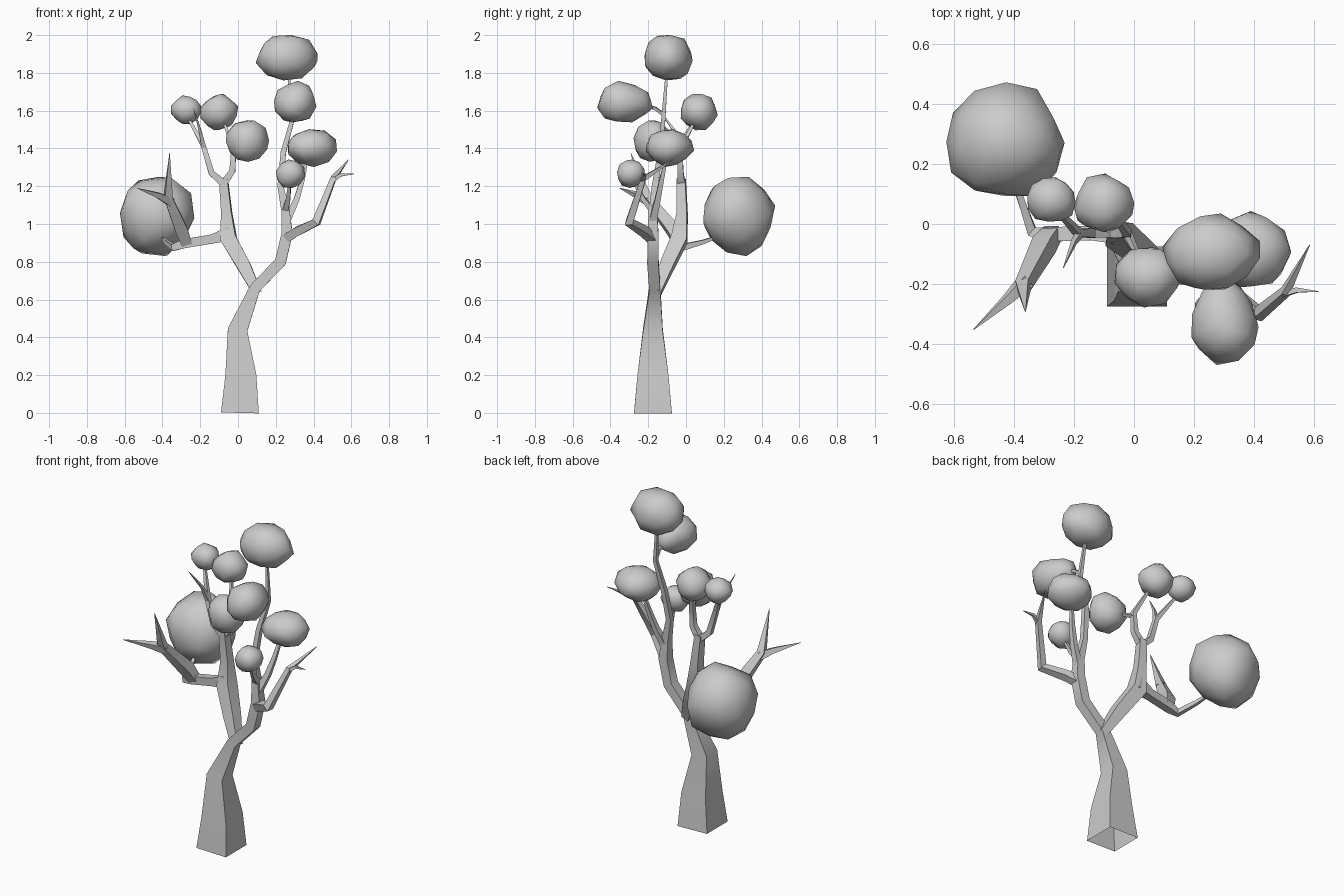
import bpy
import bmesh
import random
from mathutils import Vector, Matrix, Euler

cube = bpy.data.objects.get("Cube")
if cube:
    bpy.data.objects.remove(cube, do_unlink=True)

# One plain grey for the whole tree
grey = bpy.data.materials.new("plain_grey")
grey.use_nodes = True
colour = (.6, .6, .6, 1)
grey.diffuse_color = colour
grey.node_tree.nodes["Principled BSDF"].inputs["Base Color"].default_value = colour


def finish(name, bm, sharp_angle):
    """Turn a bmesh into a named, smooth-shaded object."""
    bmesh.ops.recalc_face_normals(bm, faces=bm.faces)
    mesh = bpy.data.meshes.new(name)
    bm.to_mesh(mesh)
    bm.free()
    mesh.materials.append(grey)
    mesh.shade_smooth()
    mesh.set_sharp_from_angle(angle=sharp_angle)
    obj = bpy.data.objects.new(name, mesh)
    bpy.context.collection.objects.link(obj)
    return obj


def limb(name, *path):
    """Sweep a square section along points given as (x, y, z, half width)."""
    points = [Vector(p[:3]) for p in path]
    steps = [(b - a).normalized() for a, b in zip(points, points[1:])]
    tangents = [steps[0]]
    tangents += [(a + b).normalized() for a, b in zip(steps, steps[1:])]
    tangents.append(steps[-1])
    start = Vector((0, 1, 0))
    if abs(start.dot(steps[0])) > .9:
        start = Vector((1, 0, 0))
    side = start
    bm = bmesh.new()
    previous = None
    for point, tangent, station in zip(points, tangents, path):
        # Carry the section along without twisting it
        side = (side - tangent * side.dot(tangent)).normalized()
        across = tangent.cross(side)
        corners = ((-1, -1), (1, -1), (1, 1), (-1, 1))
        ring = [bm.verts.new(point + (side * a + across * b) * station[3])
                for a, b in corners]
        if previous:
            for i in range(4):
                j = (i + 1) % 4
                bm.faces.new((previous[i], previous[j], ring[j], ring[i]))
        previous = ring
    bm.faces.new(previous)
    return finish(name, bm, .6)


def leaf_clump(name, centre, half_size, seed, taper=0):
    """Irregular low-poly ball fitted to a box; taper narrows its back."""
    rng = random.Random(seed)
    bm = bmesh.new()
    bmesh.ops.create_icosphere(bm, subdivisions=2, radius=1)
    turn = Euler([rng.uniform(0, 3) for _ in range(3)]).to_matrix()
    for v in bm.verts:
        v.co = turn @ v.co * rng.uniform(.91, 1.06)
        narrow = 1 - taper * v.co.y
        v.co.x *= narrow
        v.co.z *= narrow
    for axis in range(3):
        values = [v.co[axis] for v in bm.verts]
        low, high = min(values), max(values)
        for v in bm.verts:
            unit = (v.co[axis] - low) / (high - low) * 2 - 1
            v.co[axis] = centre[axis] + unit * half_size[axis]
    return finish(name, bm, 3)


# Trunk, open underneath, leaning into the right-hand limb
limb("trunk", (.01, -.175, 0, .1), (.015, -.175, .2, .082),
     (-.002, -.175, .44, .052), (.09, -.165, .66, .029),
     (.225, -.175, .8, .03), (.26, -.175, .95, .029),
     (.25, -.175, 1.1, .02))

# Left-hand limb and its upright fork
limb("left_limb", (.1, -.155, .64, .024), (.03, -.1, .78, .036),
     (-.05, -.035, .92, .042), (-.06, -.02, 1.06, .027),
     (-.077, -.025, 1.24, .022))
limb("left_upper_fork", (-.07, -.025, 1.21, .02), (-.14, -.03, 1.27, .016),
     (-.185, -.03, 1.42, .013), (-.27, .06, 1.57, .006))
limb("left_upper_spike", (-.18, -.03, 1.4, .012), (-.2, -.06, 1.49, .008),
     (-.235, -.145, 1.61, .001))
limb("right_upper_fork", (-.08, -.025, 1.21, .02), (-.03, -.03, 1.28, .016),
     (-.022, -.03, 1.4, .013), (-.08, .05, 1.55, .006))
limb("clump_twig", (-.022, -.03, 1.38, .011), (.03, -.14, 1.43, .005))

# Low left branch with its forward fork and the twig to the big clump
limb("low_left_branch", (-.04, -.03, .95, .038), (-.14, -.03, .92, .024),
     (-.29, -.035, .895, .024), (-.34, -.025, .875, .017),
     (-.38, .09, .905, .011), (-.42, .22, .95, .005))
limb("forward_branch", (-.27, -.03, .89, .026), (-.3, -.07, .97, .033),
     (-.37, -.205, 1.14, .022), (-.362, -.292, 1.375, .001))
limb("forward_spike", (-.36, -.19, 1.12, .023), (-.42, -.25, 1.15, .015),
     (-.535, -.352, 1.19, .001))

# Outer right branch ending in two spikes
limb("outer_right_branch", (.25, -.175, .92, .024), (.31, -.22, .96, .023),
     (.415, -.3, 1.01, .021), (.505, -.225, 1.24, .014),
     (.585, -.07, 1.34, .001))
limb("outer_right_spike", (.5, -.23, 1.23, .012), (.545, -.22, 1.26, .008),
     (.615, -.225, 1.265, .001))

# Inner right stem and the twigs that carry its clumps
limb("inner_right_stem", (.253, -.175, 1.06, .022), (.225, -.165, 1.2, .016),
     (.24, -.135, 1.38, .014), (.29, -.12, 1.56, .011),
     (.265, -.1, 1.82, .006))
limb("front_top_twig", (.285, -.12, 1.58, .008), (.295, -.16, 1.61, .008),
     (.3, -.24, 1.64, .005))
limb("front_low_twig", (.25, -.175, 1.07, .016), (.265, -.225, 1.13, .012),
     (.275, -.28, 1.23, .006))
limb("back_right_twig", (.26, -.175, 1.02, .02), (.31, -.15, 1.13, .015),
     (.34, -.13, 1.23, .012), (.37, -.1, 1.37, .007))

# Leaf clumps
leaf_clump("big_left_clump", (-.428, .282, 1.04), (.197, .19, .21), 1)
leaf_clump("top_clump", (.257, -.092, 1.88), (.163, .127, .12), 2)
leaf_clump("front_top_clump", (.303, -.323, 1.648), (.112, .147, .11), 3, .2)
leaf_clump("small_left_clump", (-.275, .082, 1.605), (.08, .074, .076), 4)
leaf_clump("mid_left_clump", (-.099, .07, 1.592), (.1, .098, .096), 5)
leaf_clump("middle_clump", (.05, -.178, 1.438), (.115, .1, .109), 6)
leaf_clump("right_clump", (.394, -.085, 1.402), (.13, .128, .1), 7)
leaf_clump("small_front_clump", (.278, -.292, 1.266), (.077, .073, .075), 8)
